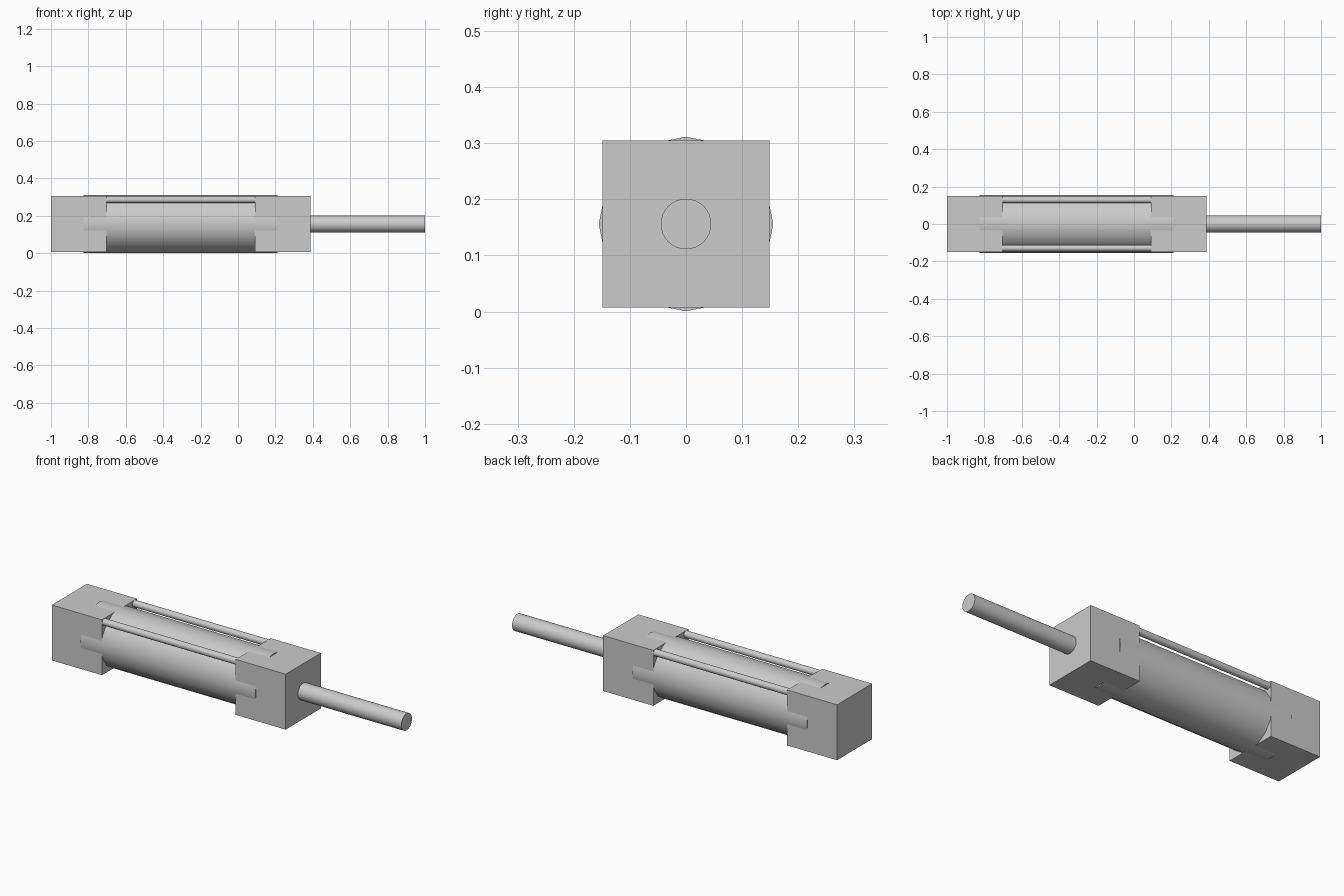
import bpy
import math

if "Cube" in bpy.data.objects:
    bpy.data.objects.remove(bpy.data.objects["Cube"])

AXIS_Z = 0.156   # height of the cylinder's centre line
HALF = 0.1485    # half width of the square end blocks


def block(name, x0, x1):
    bpy.ops.mesh.primitive_cube_add(size=1, location=((x0 + x1) / 2, 0, AXIS_Z))
    ob = bpy.context.object
    ob.name = name
    ob.scale = (x1 - x0, 2 * HALF, 2 * HALF)
    bpy.ops.object.transform_apply(location=False, rotation=False, scale=True)
    return ob


def bar(name, x0, x1, radius, sides, y=0, z=AXIS_Z):
    bpy.ops.mesh.primitive_cylinder_add(
        vertices=sides, radius=radius, depth=x1 - x0,
        location=((x0 + x1) / 2, y, z), rotation=(0, math.pi / 2, 0))
    ob = bpy.context.object
    ob.name = name
    bpy.ops.object.shade_smooth_by_angle(angle=math.radians(30))
    return ob


# square end caps
block("rear_cap", -1.0, -0.703)
block("front_cap", 0.09, 0.387)

# pale barrel, poking slightly through the cap faces
barrel = bar("barrel", -0.825, 0.211, 0.1555, 16)
pale = bpy.data.materials.new("pale_metal")
pale.diffuse_color = (0.8, 0.8, 0.79, 1)
pale.use_nodes = True
pale.node_tree.nodes["Principled BSDF"].inputs["Base Color"].default_value = pale.diffuse_color
barrel.data.materials.append(pale)

# piston rod
bar("piston_rod", 0.2, 1.0, 0.045, 32)

# two upper tie rods
for side, y in (("front", -0.129), ("back", 0.129)):
    bar("tie_rod_" + side, -0.76, 0.15, 0.018, 16, y, AXIS_Z + 0.13)
